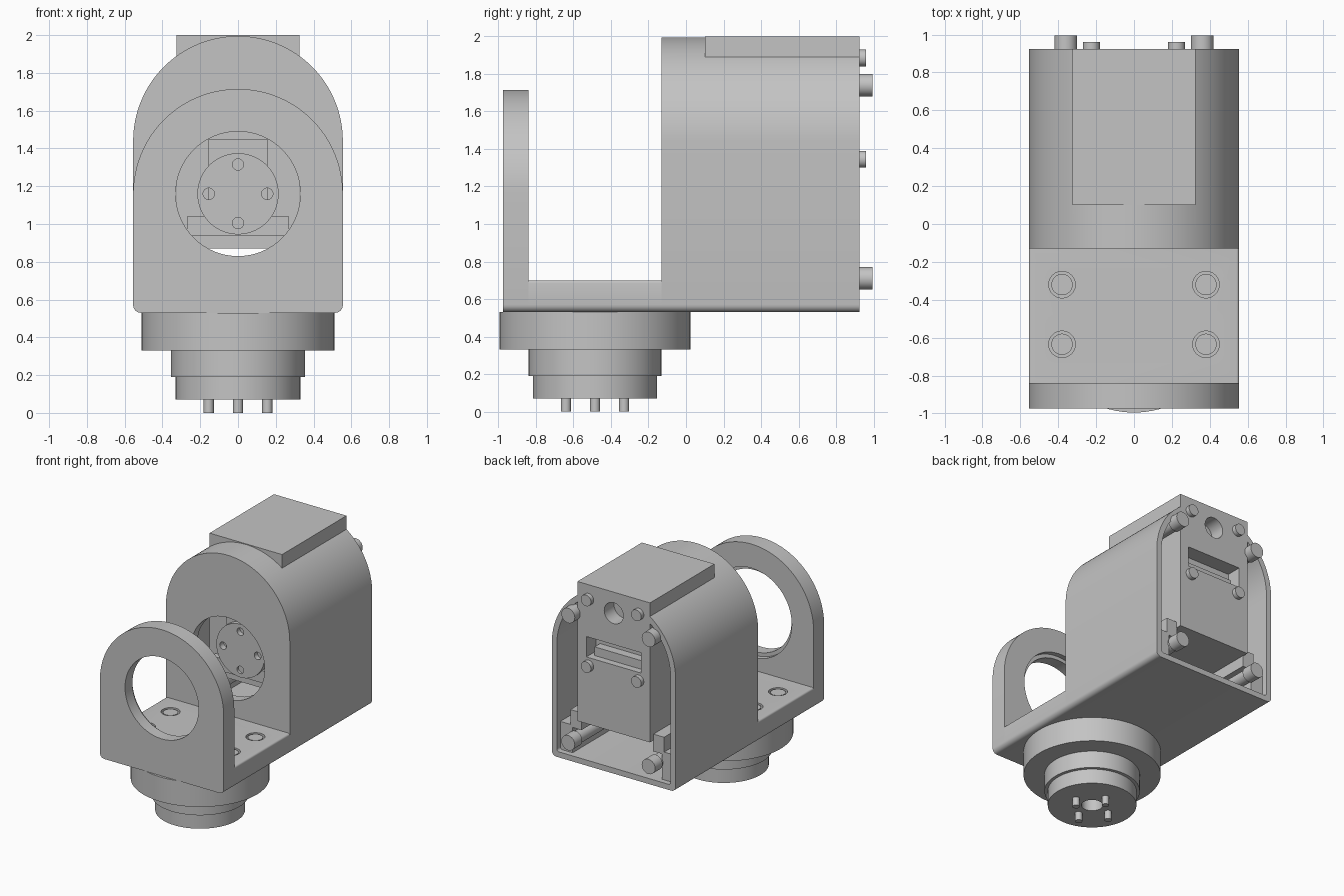
import bpy, bmesh, math
from mathutils import Matrix

cube = bpy.data.objects.get("Cube")
if cube:
    bpy.data.objects.remove(cube, do_unlink=True)

grey = bpy.data.materials.new("plain grey")
grey.use_nodes = True
COLOUR = (0.55, 0.55, 0.55, 1)
grey.diffuse_color = COLOUR
grey.node_tree.nodes["Principled BSDF"].inputs["Base Color"].default_value = COLOUR


def finish(name, bm):
    bmesh.ops.recalc_face_normals(bm, faces=bm.faces)
    mesh = bpy.data.meshes.new(name)
    bm.to_mesh(mesh)
    bm.free()
    obj = bpy.data.objects.new(name, mesh)
    bpy.context.collection.objects.link(obj)
    mesh.materials.append(grey)
    return obj


def box(name, x, y, z):
    bm = bmesh.new()
    bmesh.ops.create_cube(bm, size=1)
    for v in bm.verts:
        v.co = [r[0] + (c + 0.5) * (r[1] - r[0]) for c, r in zip(v.co, (x, y, z))]
    return finish(name, bm)


def cylinder(name, axis, a, b, start, end, radius, sides=48):
    """axis 'Y': a, b are x, z. axis 'Z': a, b are x, y."""
    bm = bmesh.new()
    bmesh.ops.create_cone(bm, cap_ends=True, segments=sides, radius1=radius,
                          radius2=radius, depth=end - start)
    mid = (start + end) / 2
    if axis == 'Y':
        m = Matrix.Translation((a, mid, b)) @ Matrix.Rotation(math.pi / 2, 4, 'X')
    else:
        m = Matrix.Translation((a, b, mid))
    bm.transform(m)
    return finish(name, bm)


def arc(cx, cz, r, a0, a1, n):
    return [(cx + r * math.cos(math.radians(a0 + (a1 - a0) * i / n)),
             cz + r * math.sin(math.radians(a0 + (a1 - a0) * i / n))) for i in range(n + 1)]


def extrude(name, outline, y0, y1):
    bm = bmesh.new()
    face = bm.faces.new([bm.verts.new((x, y0, z)) for x, z in outline])
    res = bmesh.ops.extrude_face_region(bm, geom=[face])
    verts = [g for g in res["geom"] if isinstance(g, bmesh.types.BMVert)]
    bmesh.ops.translate(bm, verts=verts, vec=(0, y1 - y0, 0))
    return finish(name, bm)


def arch(name, half, bottom, centre, corner, y0, y1):
    c = half - corner
    pts = arc(0, centre, half, 0, 180, 64)
    pts += arc(-c, bottom + corner, corner, 180, 270, 6)
    pts += arc(c, bottom + corner, corner, 270, 360, 6)
    return extrude(name, pts, y0, y1)


def cut(obj, *cutters):
    for c in cutters:
        mod = obj.modifiers.new("cut", 'BOOLEAN')
        mod.operation = 'DIFFERENCE'
        mod.solver = 'EXACT'
        mod.object = c
        bpy.context.view_layer.update()
        deps = bpy.context.evaluated_depsgraph_get()
        mesh = bpy.data.meshes.new_from_object(obj.evaluated_get(deps))
        obj.modifiers.clear()
        obj.data = mesh
        bpy.data.objects.remove(c, do_unlink=True)


HALF, FLOOR, AXIS = 0.555, 0.53, 1.16
FRONT, BACK = -0.13, 0.925
BASE_Y = -0.485

# Hollow arched housing, open at the back, with a slot for the motor on top
housing = arch("housing", HALF, FLOOR, 1.44, 0.04, FRONT, BACK)
cut(housing,
    arch("cutter", HALF - 0.045, FLOOR + 0.045, 1.44, 0.02, FRONT + 0.08, BACK + 0.1),
    cylinder("cutter", 'Y', 0, AXIS, FRONT - 0.1, FRONT + 0.2, 0.33, 64),
    box("cutter", (-0.325, 0.325), (0.1, BACK + 0.1), (1.6, 2.2)))

# Front bearing plate
plate = arch("front_plate", HALF, FLOOR, AXIS, 0.04, -0.975, -0.84)
cut(plate,
    cylinder("cutter", 'Y', 0, AXIS, -1.1, -0.7, 0.33, 64),
    cylinder("cutter", 'Y', 0, AXIS, -0.88, -0.7, 0.36, 64))

# Floor bridging plate and housing, with four sunk screws
c, t = HALF - 0.04, HALF - 0.015
floor = extrude("floor", arc(t, 0.685, 0.015, 0, 90, 4) + arc(-t, 0.685, 0.015, 90, 180, 4)
                + arc(-c, 0.57, 0.04, 180, 270, 6) + arc(c, 0.57, 0.04, 270, 360, 6),
                -0.84, FRONT)
for x in (-0.38, 0.38):
    for y in (-0.635, -0.32):
        cut(floor, cylinder("cutter", 'Z', x, y, 0.64, 0.8, 0.07))
        cylinder("floor_screw", 'Z', x, y, 0.63, 0.695, 0.056)

# Stepped round base with locating pins
cylinder("base_flange", 'Z', 0, BASE_Y, 0.33, FLOOR, 0.51, 96)
cylinder("base_step", 'Z', 0, BASE_Y, 0.19, 0.33, 0.355, 80)
hub = cylinder("base_hub", 'Z', 0, BASE_Y, 0.07, 0.19, 0.33, 80)
cut(hub, cylinder("cutter", 'Z', 0, BASE_Y, 0, 0.16, 0.08))
for i in range(4):
    a = i * math.pi / 2
    cylinder("base_pin", 'Z', 0.155 * math.cos(a), BASE_Y + 0.155 * math.sin(a),
             0, 0.09, 0.027, 24)

# Motor block with rear cable opening and round port
motor = box("motor_block", (-0.325, 0.325), (0.1, BACK), (0.87, 2.0))
cut(motor,
    box("cutter", (-0.245, 0.245), (0.8, 1.1), (1.41, 1.575)),
    cylinder("cutter", 'Y', 0, 1.83, 0.8, 1.1, 0.085))
box("connector_ledge", (-0.21, 0.21), (0.79, 0.87), (1.41, 1.48))
box("gear_cover", (-0.155, 0.155), (0.07, 0.11), (1.1, 1.45))
box("motor_lip", (-0.27, 0.27), (0.05, 0.11), (0.94, 1.04))

# Output disc with four holes
disc = cylinder("output_disc", 'Y', 0, AXIS, 0.03, 0.11, 0.215, 64)
for i in range(4):
    a = i * math.pi / 2
    cut(disc, cylinder("cutter", 'Y', 0.155 * math.cos(a), AXIS + 0.155 * math.sin(a),
                       0, 0.08, 0.03, 24))

# Rear bolts, their posts and the corner lugs
for side in (-1, 1):
    for z in (0.71, 1.74):
        cylinder("housing_bolt", 'Y', side * 0.36, z, 0.9, 0.995, 0.06, 40)
        cylinder("bolt_post", 'Y', side * 0.36, z, -0.06, 0.91, 0.05, 40)
    for z in (1.345, 1.885):
        cylinder("motor_screw", 'Y', side * 0.225, z, 0.9, 0.96, 0.045, 32)
    box("corner_lug", sorted((side * 0.40, side * 0.52)), (0.3, 0.88), (0.56, 0.80))
    box("lug_tab", sorted((side * 0.32, side * 0.42)), (0.3, 0.88), (0.78, 0.92))

# Smooth round surfaces, keep edges sharp
for o in bpy.context.view_layer.objects:
    o.select_set(o.type == 'MESH')
bpy.context.view_layer.objects.active = housing
bpy.ops.object.shade_smooth_by_angle(angle=math.radians(30))
